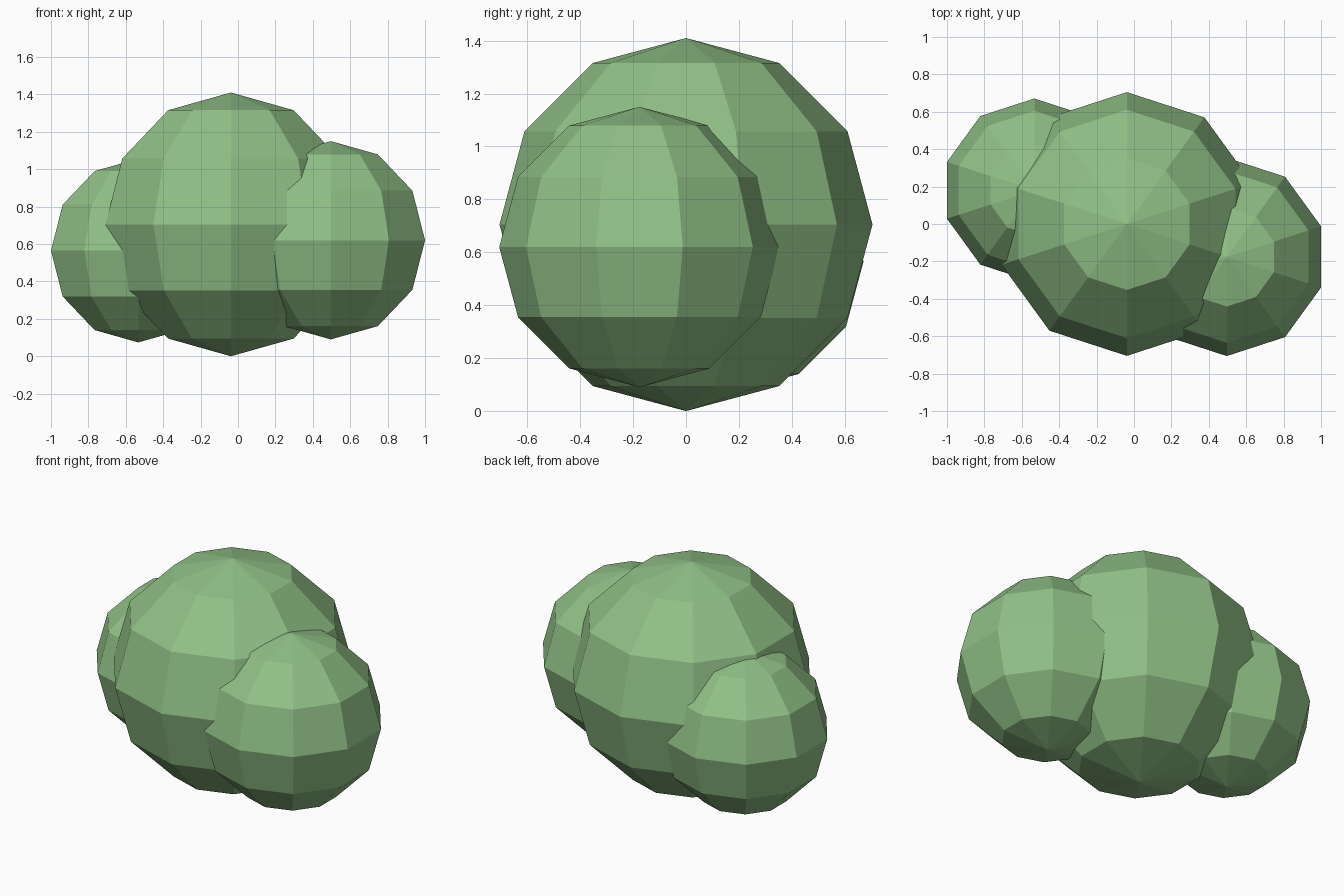
import bpy
import bmesh

cube = bpy.data.objects.get("Cube")
if cube:
    bpy.data.objects.remove(cube, do_unlink=True)

# Leaf colour
LEAF = (0.28, 0.53, 0.24, 1.0)
leaf = bpy.data.materials.new("leaf_green")
leaf.use_nodes = True
leaf.diffuse_color = LEAF
bsdf = next(n for n in leaf.node_tree.nodes if n.type == 'BSDF_PRINCIPLED')
bsdf.inputs["Base Color"].default_value = LEAF
bsdf.inputs["Roughness"].default_value = 0.9


def foliage_clump(name, center, radius):
    """Flat-shaded low-poly ball with a vertex column facing front and back."""
    bm = bmesh.new()
    bmesh.ops.create_uvsphere(bm, u_segments=10, v_segments=6, radius=radius)
    mesh = bpy.data.meshes.new(name)
    bm.to_mesh(mesh)
    bm.free()
    mesh.materials.append(leaf)
    obj = bpy.data.objects.new(name, mesh)
    obj.location = center
    bpy.context.collection.objects.link(obj)
    return obj


# Bush: a large middle clump with a smaller one on each side
foliage_clump("middle_foliage", (-0.038, 0, 0.705), 0.705)
foliage_clump("left_foliage", (0.496, -0.176, 0.62), 0.53)
foliage_clump("right_foliage", (-0.533, 0.18, 0.565), 0.491)
